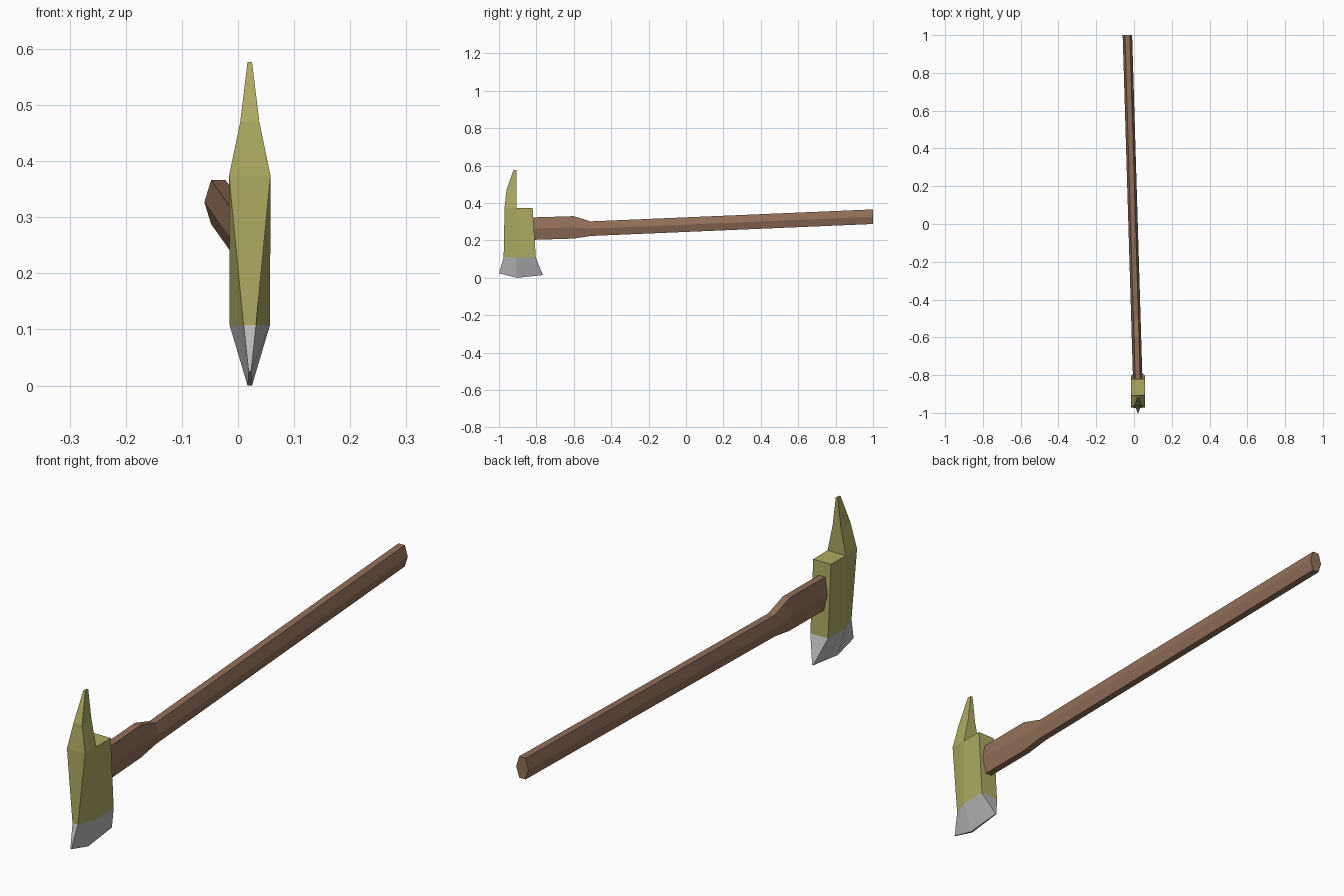
import bpy, bmesh

if "Cube" in bpy.data.objects:
    bpy.data.objects.remove(bpy.data.objects["Cube"])


def material(name, rgb):
    m = bpy.data.materials.new(name)
    m.diffuse_color = (*rgb, 1)
    m.use_nodes = True
    m.node_tree.nodes["Principled BSDF"].inputs["Base Color"].default_value = m.diffuse_color
    return m


WOOD = material("brown wood", (0.29, 0.16, 0.10))
PAINT = material("olive yellow paint", (0.42, 0.40, 0.12))
STEEL = material("bare steel", (0.49, 0.49, 0.51))


def finish(bm, name, mats):
    bmesh.ops.recalc_face_normals(bm, faces=bm.faces)
    me = bpy.data.meshes.new(name)
    bm.to_mesh(me)
    bm.free()
    for m in mats:
        me.materials.append(m)
    ob = bpy.data.objects.new(name, me)
    bpy.context.collection.objects.link(ob)
    return ob


def bridge(bm, a, b, mat=0):
    n = len(a)
    for i in range(n):
        f = bm.faces.new((a[i], a[(i + 1) % n], b[(i + 1) % n], b[i]))
        f.material_index = mat


# Handle: six-sided shaft that swells towards the head
bm = bmesh.new()
rings = []
# y, centre z, half height
for y, zc, h in ((1.0, 0.327, 0.039), (-0.51, 0.263, 0.039),
                 (-0.60, 0.270, 0.060), (-0.825, 0.263, 0.060)):
    cx = -0.035 + (1 - y) * 0.03
    rings.append([bm.verts.new((cx + dx, y, zc + dz * h)) for dx, dz in
                  ((0.025, 0), (0.013, 1), (-0.013, 1),
                   (-0.025, 0), (-0.013, -1), (0.013, -1))])
for a, b in zip(rings, rings[1:]):
    bridge(bm, a, b)
bm.faces.new(rings[0])
bm.faces.new(rings[-1])
finish(bm, "handle", [WOOD])

# Head: lofted mirrored sections, each a list of (half width, y, z) front to back
CX = 0.021
bm = bmesh.new()


def section(pts):
    right = [bm.verts.new((CX + w, y, z)) for w, y, z in pts]
    left = [bm.verts.new((CX - w, y, z)) for w, y, z in pts]
    return right + left[::-1]


edge = section([(0.002, -1.0, 0.025), (0.004, -0.905, 0.0), (0.002, -0.765, 0.015)])
cheek = section([(0.011, -0.975, 0.108), (0.036, -0.905, 0.108), (0.036, -0.803, 0.108)])
top = section([(0.037, -0.97, 0.374), (0.037, -0.905, 0.374), (0.036, -0.82, 0.374)])
bridge(bm, edge, cheek, 1)
bridge(bm, cheek, top, 0)
# cutting edge strip, split across its width
bm.faces.new((edge[0], edge[1], edge[4], edge[5])).material_index = 1
bm.faces.new((edge[1], edge[2], edge[3], edge[4])).material_index = 1
# flat top behind the spike
bm.faces.new((top[1], top[2], top[3], top[4]))
# Spike rising from the front of the head
base = [top[0], top[1], top[4], top[5]]
mid = section([(0.017, -0.96, 0.47), (0.017, -0.905, 0.47)])
tip = section([(0.004, -0.922, 0.577), (0.004, -0.905, 0.577)])
bridge(bm, base, mid)
bridge(bm, mid, tip)
bm.faces.new(tip)
finish(bm, "axe_head", [PAINT, STEEL])
